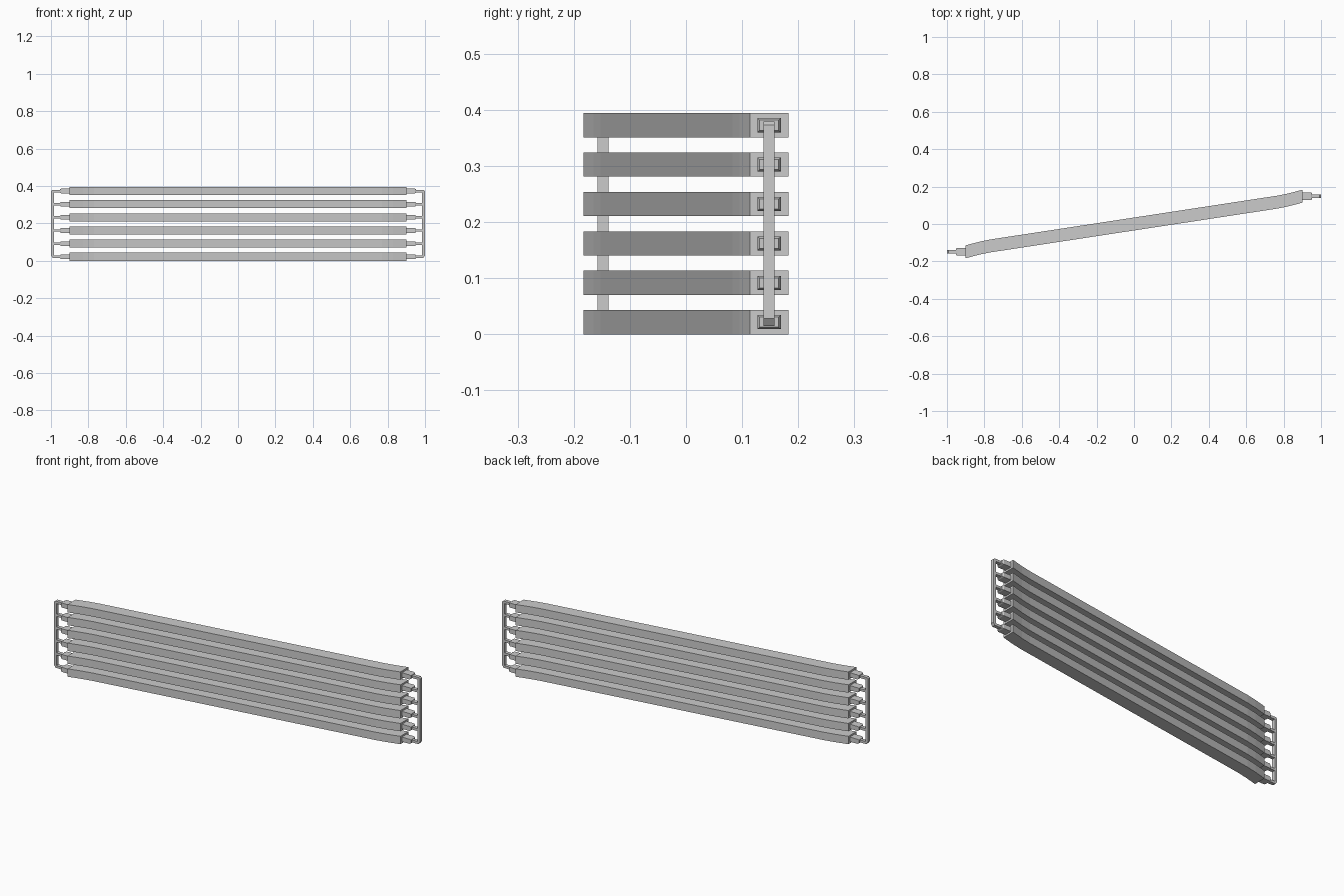
import bpy, bmesh
from mathutils import Vector

cube = bpy.data.objects.get("Cube")
if cube:
    bpy.data.objects.remove(cube, do_unlink=True)

grey = bpy.data.materials.new("plain grey")
grey.use_nodes = True
colour = (0.6, 0.6, 0.6, 1)
grey.diffuse_color = colour
grey.node_tree.nodes["Principled BSDF"].inputs["Base Color"].default_value = colour

BARS, PITCH, HEIGHT = 6, 0.0702, 0.043
END_Y = 0.148


def sweep(name, sections):
    """Skin rectangular sections: (centre, half_u, half_v), u and v being half-edge vectors."""
    bm = bmesh.new()
    rings = []
    for c, u, v in sections:
        c, u, v = Vector(c), Vector(u), Vector(v)
        rings.append([bm.verts.new(c + a * u + b * v)
                      for a, b in ((-1, -1), (1, -1), (1, 1), (-1, 1))])
    for r, s in zip(rings, rings[1:]):
        for i in range(4):
            j = (i + 1) % 4
            bm.faces.new((r[i], r[j], s[j], s[i]))
    bm.faces.new(rings[0])
    bm.faces.new(rings[-1])
    bmesh.ops.recalc_face_normals(bm, faces=bm.faces)
    mesh = bpy.data.meshes.new(name)
    bm.to_mesh(mesh)
    bm.free()
    mesh.materials.append(grey)
    obj = bpy.data.objects.new(name, mesh)
    bpy.context.collection.objects.link(obj)
    return obj


def along_x(name, s, z, stations):
    """Part running outward in x on side s; stations are (x, half width, half height)."""
    return sweep(name, [((s * x, s * END_Y, z), (0, w, 0), (0, 0, h))
                        for x, w, h in stations])


# Horizontal bars with bent ends, and their stepped plugs
half_path = [(0.77, 0.1175), (0.83, 0.1300), (0.90, 0.1485)]
path = [(-x, -y) for x, y in reversed(half_path)] + half_path
for n in range(BARS):
    z = n * PITCH + HEIGHT / 2
    sweep(f"bar_{n + 1}", [((x, y, z), (0, 0.0345, 0), (0, 0, HEIGHT / 2)) for x, y in path])
    for s, side in ((1, "left"), (-1, "right")):
        along_x(f"{side}_plug_{n + 1}", s, z,
                [(0.895, 0.021, 0.0125), (0.945, 0.021, 0.0125), (0.952, 0.017, 0.009)])
        along_x(f"{side}_pin_{n + 1}", s, z, [(0.945, 0.0095, 0.0065), (0.99, 0.0095, 0.0065)])

# Upright rails with chamfered ends, joining the pins
top = (BARS - 1) * PITCH + HEIGHT / 2
for s, side in ((1, "left"), (-1, "right")):
    rail = []
    for z, inner, outer in ((0.015, 0.985, 0.990), (0.028, 0.985, 1.0),
                            (top, 0.985, 1.0), (top + 0.0065, 0.985, 0.992)):
        rail.append(((s * (inner + outer) / 2, s * END_Y, z),
                     ((outer - inner) / 2, 0, 0), (0, 0.0095, 0)))
    sweep(f"{side}_rail", rail)
